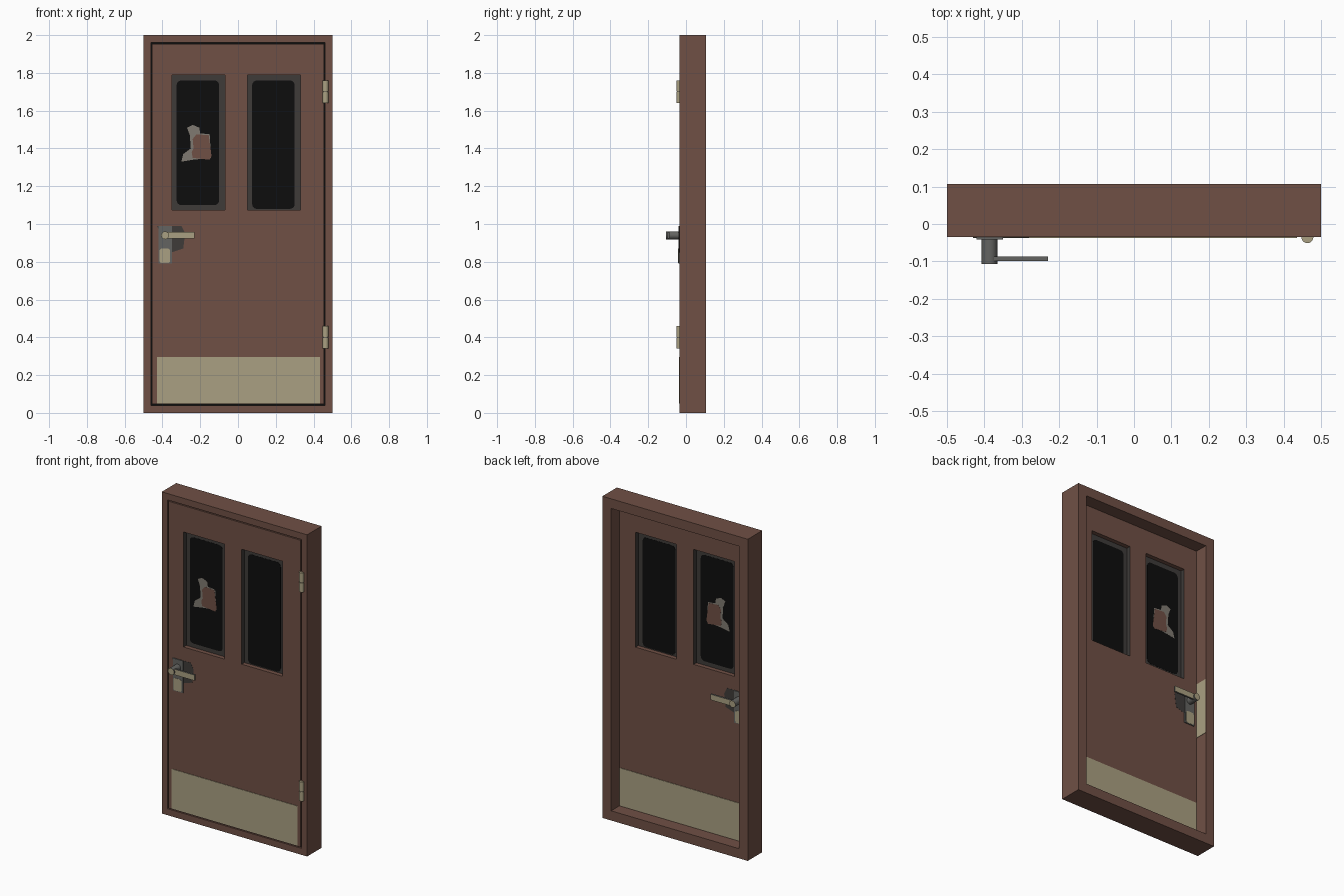
import bpy, bmesh, math
from mathutils import Matrix, Vector

if "Cube" in bpy.data.objects:
    bpy.data.objects.remove(bpy.data.objects["Cube"])


def material(name, rgb):
    lin = [((c / 255 + 0.055) / 1.055) ** 2.4 if c > 10 else c / 255 / 12.92 for c in rgb]
    m = bpy.data.materials.new(name)
    m.diffuse_color = (*lin, 1)
    m.use_nodes = True
    m.node_tree.nodes["Principled BSDF"].inputs["Base Color"].default_value = m.diffuse_color
    return m


BROWN = material("brown_paint", (112, 80, 69))
TAN = material("tan_metal", (170, 160, 130))
GREY = material("grey_metal", (100, 100, 97))
DARK = material("dark_grey", (62, 59, 57))
BLACK = material("black_glass", (13, 13, 13))
CRACK = material("cracked_glass", (128, 122, 113))


def finish(name, bm, mats, rule=None):
    """Store the mesh; rule(face) gives a material index."""
    bmesh.ops.recalc_face_normals(bm, faces=bm.faces)
    bm.normal_update()
    if rule:
        for f in bm.faces:
            f.material_index = rule(f)
    me = bpy.data.meshes.new(name)
    bm.to_mesh(me)
    bm.free()
    for m in mats:
        me.materials.append(m)
    ob = bpy.data.objects.new(name, me)
    bpy.context.collection.objects.link(ob)
    return ob


def extrude_y(bm, y0, y1):
    geo = bmesh.ops.extrude_face_region(bm, geom=bm.faces[:])["geom"]
    verts = [v for v in geo if isinstance(v, bmesh.types.BMVert)]
    bmesh.ops.translate(bm, verts=verts, vec=(0, y1 - y0, 0))


def plate(name, pts, y0, y1, mats, rule=None):
    """Outline in x, z pushed from y0 to y1."""
    bm = bmesh.new()
    bm.faces.new([bm.verts.new((x, y0, z)) for x, z in pts])
    extrude_y(bm, y0, y1)
    return finish(name, bm, mats, rule)


def rect(x0, x1, z0, z1):
    return [(x0, z0), (x1, z0), (x1, z1), (x0, z1)]


def round_rect(x0, x1, z0, z1, r):
    pts = []
    for cx, cz, a in ((x1 - r, z1 - r, 0), (x0 + r, z1 - r, 90),
                      (x0 + r, z0 + r, 180), (x1 - r, z0 + r, 270)):
        for i in range(5):
            t = math.radians(a + i * 22.5)
            pts.append((cx + r * math.cos(t), cz + r * math.sin(t)))
    return pts


def panel(name, outer, holes, y0, y1, mats, rule=None):
    """Slab with rectangular holes; rectangles are (x0, x1, z0, z1)."""
    xs = sorted({v for r in [outer, *holes] for v in r[:2]})
    zs = sorted({v for r in [outer, *holes] for v in r[2:]})
    bm = bmesh.new()
    grid = [[bm.verts.new((x, y0, z)) for z in zs] for x in xs]
    for i in range(len(xs) - 1):
        for j in range(len(zs) - 1):
            cx, cz = (xs[i] + xs[i + 1]) / 2, (zs[j] + zs[j + 1]) / 2
            if not any(a < cx < b and c < cz < d for a, b, c, d in holes):
                bm.faces.new((grid[i][j], grid[i + 1][j], grid[i + 1][j + 1], grid[i][j + 1]))
    extrude_y(bm, y0, y1)
    bmesh.ops.delete(bm, geom=[v for v in bm.verts if not v.link_faces], context="VERTS")
    return finish(name, bm, mats, rule)


def cylinder(name, r, length, centre, axis, mats, rule=None, sides=20):
    bm = bmesh.new()
    rot = Vector((0, 0, 1)).rotation_difference(Vector(axis)).to_matrix().to_4x4()
    bmesh.ops.create_cone(bm, cap_ends=True, segments=sides, radius1=r, radius2=r,
                          depth=length, matrix=Matrix.Translation(centre) @ rot)
    ob = finish(name, bm, mats, rule)
    bpy.context.view_layer.objects.active = ob
    ob.select_set(True)
    bpy.ops.object.shade_smooth_by_angle(angle=math.radians(40))
    ob.select_set(False)
    return ob


FRONT, BACK, REAR = -0.035, 0.024, 0.107

# Door frame: outer casing and the narrower stop behind the door
outer = (-0.5, 0.5, 0, 2)
panel("frame_casing", outer, [(-0.46, 0.46, 0.04, 1.96)], FRONT, 0.025, [BROWN])
panel("frame_stop", outer, [(-0.44, 0.44, 0.06, 1.94)], 0.025, REAR, [BROWN, BLACK],
      lambda f: 1 if f.normal.y < -0.9 else 0)
plate("strike_plate", rect(-0.441, -0.438, 0.72, 1.07), 0.026, REAR - 0.001, [TAN])

# Door leaf with two window openings; upright reveals are dark
windows = {"left": (-0.35, -0.07, 1.075, 1.79), "right": (0.05, 0.33, 1.075, 1.79)}
panel("door_leaf", (-0.454, 0.454, 0.046, 1.954), list(windows.values()), FRONT, BACK,
      [BROWN, DARK],
      lambda f: 1 if abs(f.normal.x) > 0.9 and abs(f.calc_center_median().x) < 0.4 else 0)

# Window panes: grey rim panel with black glass on both sides
for side, (x0, x1, z0, z1) in windows.items():
    plate(side + "_window_rim", rect(x0, x1, z0, z1), -0.008, -0.003, [DARK])
    bottom = z0 + (0.025 if side == "left" else 0.005)
    plate(side + "_window_glass", round_rect(x0 + 0.025, x1 - 0.03, bottom, z1 - 0.03, 0.025),
          -0.009, -0.002, [BLACK])

# Broken patch painted on the left pane
star = [(-0.27, 1.51), (-0.24, 1.525), (-0.205, 1.51), (-0.2, 1.48), (-0.15, 1.475),
        (-0.142, 1.35), (-0.24, 1.34), (-0.3, 1.33), (-0.29, 1.37), (-0.25, 1.4),
        (-0.255, 1.47)]
hole = [(-0.24, 1.45), (-0.22, 1.475), (-0.155, 1.47), (-0.14, 1.36), (-0.15, 1.34),
        (-0.24, 1.35), (-0.245, 1.38), (-0.235, 1.4)]
plate("window_crack", star, -0.0096, -0.0014, [CRACK])
plate("window_hole", hole, -0.0102, -0.0008, [BROWN])

# Kick plates
plate("kick_plate_front", rect(-0.43, 0.435, 0.05, 0.297), FRONT, FRONT - 0.003, [TAN])
plate("kick_plate_back", rect(-0.438, 0.438, 0.062, 0.297), BACK, BACK + 0.003, [TAN])

# Lever handle sets on both faces
stain = [(-0.43, 0.99), (-0.30, 0.99), (-0.28, 0.95), (-0.29, 0.87), (-0.35, 0.85)]
ends_tan = lambda f: 1 if abs(f.normal.y) > 0.9 else 0
for side, y, d in (("front", FRONT, -1), ("back", BACK, 1)):
    plate("handle_stain_" + side, stain, y, y + d * 0.001, [DARK])
    plate("handle_plate_" + side, rect(-0.42, -0.35, 0.79, 0.99), y, y + d * 0.006, [GREY])
    plate("lock_cover_" + side, round_rect(-0.415, -0.36, 0.793, 0.87, 0.012),
          y + d * 0.006, y + d * 0.007, [TAN])
    cylinder("handle_spindle_" + side, 0.021, 0.07, (-0.386, y + d * 0.037, 0.94), (0, 1, 0),
             [GREY, TAN], ends_tan)
    plate("handle_lever_" + side, rect(-0.375, -0.23, 0.922, 0.957),
          y + d * 0.052, y + d * 0.064, [GREY, TAN], ends_tan)

# Hinges: two knuckles each
for label, z in (("upper", 1.70), ("lower", 0.40)):
    for part, dz in (("top", 0.031), ("bottom", -0.031)):
        cylinder(f"{label}_hinge_{part}", 0.016, 0.058, (0.463, FRONT, z + dz), (0, 0, 1), [TAN])
    cylinder(f"{label}_hinge_pin", 0.012, 0.1, (0.463, FRONT, z), (0, 0, 1), [DARK])
